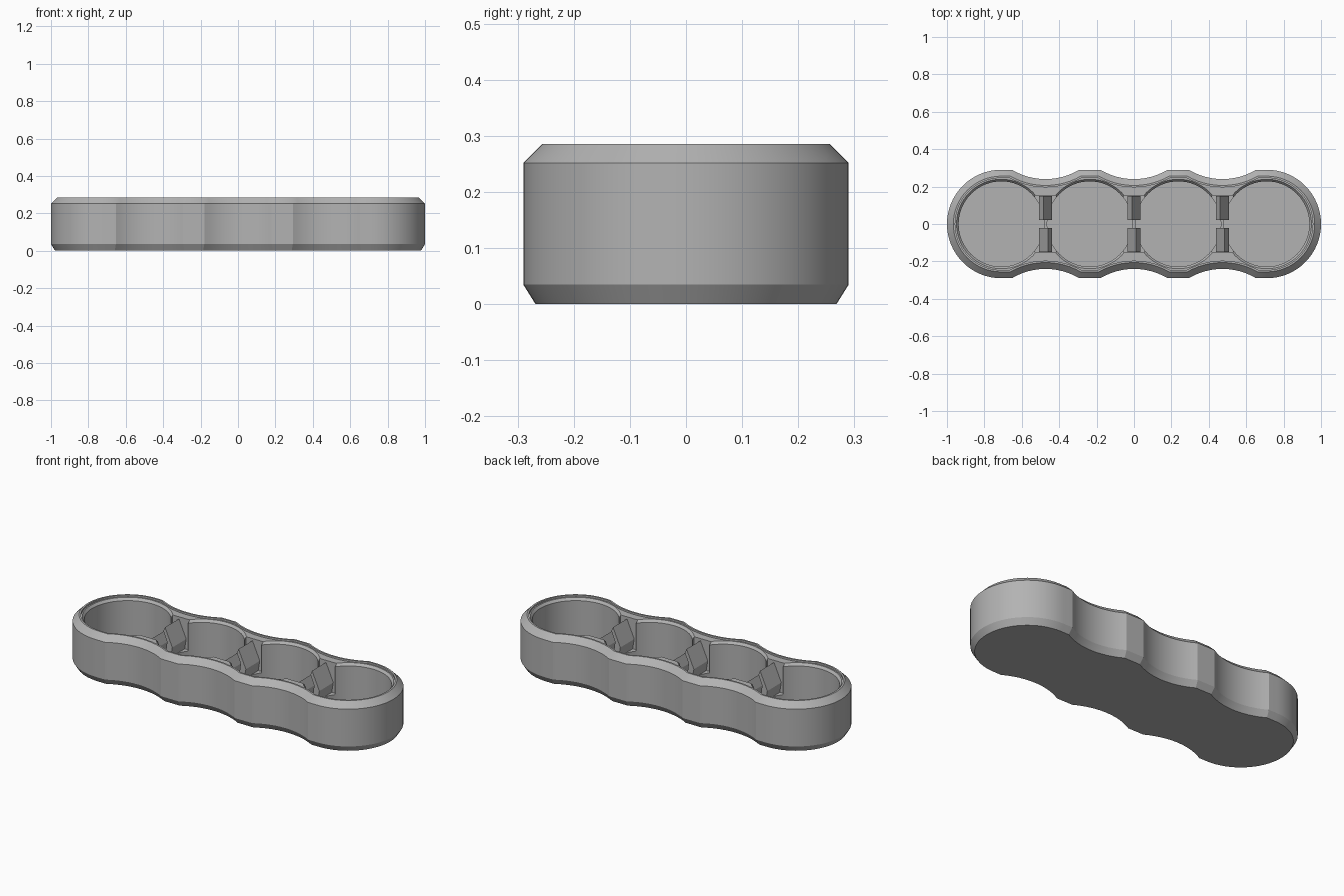
import bpy, bmesh
from math import sin, cos, pi, acos

cube = bpy.data.objects.get("Cube")
if cube:
    bpy.data.objects.remove(cube, do_unlink=True)

PITCH, END_X, RADIUS = 0.473, 0.71, 0.29
SCALLOP_R, SCALLOP_Y = 0.349, 0.589
HEIGHT, FLOOR = 0.286, 0.036

grey = bpy.data.materials.new("plain grey plastic")
grey.use_nodes = True
colour = (0.45, 0.45, 0.45, 1)
grey.diffuse_color = colour
grey.node_tree.nodes["Principled BSDF"].inputs["Base Color"].default_value = colour


def loft(name, rings):
    """Closed solid from a stack of matching point rings."""
    bm = bmesh.new()
    loops = [[bm.verts.new(p) for p in ring] for ring in rings]
    n = len(loops[0])
    for low, high in zip(loops, loops[1:]):
        for i in range(n):
            j = (i + 1) % n
            bm.faces.new((low[i], low[j], high[j], high[i]))
    bm.faces.new(loops[0][::-1])
    bm.faces.new(loops[-1])
    bmesh.ops.recalc_face_normals(bm, faces=bm.faces)
    mesh = bpy.data.meshes.new(name)
    bm.to_mesh(mesh)
    bm.free()
    mesh.materials.append(grey)
    obj = bpy.data.objects.new(name, mesh)
    bpy.context.collection.objects.link(obj)
    return obj


def outline(inset, z):
    """Scalloped tray outline, moved inward by inset."""
    r, s = RADIUS - inset, SCALLOP_R + inset
    half = [(END_X + r * cos(a), r * sin(a))
            for a in (pi * (i / 32 - 0.5) for i in range(33))]
    reach = acos((SCALLOP_Y - r) / s)
    for c in (PITCH, 0, -PITCH):
        for i in range(13):
            t = reach * (1 - i / 6)
            half.append((c + s * sin(t), SCALLOP_Y - s * cos(t)))
    # the lower front scallops repeat the rear ones turned half way round
    return [(x, y, z) for x, y in half] + [(-x, -y, z) for x, y in half]


def circle(cx, r, z, n=64):
    return [(cx + r * cos(2 * pi * i / n), r * sin(2 * pi * i / n), z) for i in range(n)]


def box(name, cx, w, d, z0, z1):
    corners = ((-w, -d), (w, -d), (w, d), (-w, d))
    return loft(name, [[(cx + x, y, z) for x, y in corners] for z in (z0, z1)])


def activate(obj):
    bpy.ops.object.select_all(action='DESELECT')
    obj.select_set(True)
    bpy.context.view_layer.objects.active = obj


def cut(obj, cutter):
    cutter.hide_render = True
    mod = obj.modifiers.new("cut", 'BOOLEAN')
    mod.operation, mod.solver, mod.object = 'DIFFERENCE', 'EXACT', cutter
    activate(obj)
    bpy.ops.object.modifier_apply(modifier=mod.name)
    bpy.data.objects.remove(cutter, do_unlink=True)


# Tray body with chamfered top and bottom edges
body = loft("tray_body", [outline(0.022, 0), outline(0, 0.035),
                          outline(0, 0.252), outline(0.034, HEIGHT)])

# Shallow step inside the rim
cut(body, loft("rim_step_cutter", [outline(0.044, 0.276), outline(0.044, 0.32)]))

# Round pockets with a bevelled mouth and a small floor recess
pocket = ((0.113, FLOOR - 0.005), (0.113, FLOOR), (0.228, FLOOR),
          (0.228, 0.262), (0.24, 0.277), (0.24, 0.32))
for k in (-1.5, -0.5, 0.5, 1.5):
    cut(body, loft("pocket_cutter", [circle(k * PITCH, r, z) for r, z in pocket]))

# Openings in the dividers between the pockets
for c in (-PITCH, 0, PITCH):
    cut(body, box("divider_cutter", c, 0.055, 0.152, 0.1, 0.32))

# Pairs of clips leaning opposite ways in each opening
clip = ((-0.012, 0.03), (-0.035, 0.21), (-0.012, 0.265), (0.035, 0.16), (0.012, 0.03))
parts = [body]
for i, c in enumerate((-PITCH, 0, PITCH)):
    for side, label in ((1, "rear"), (-1, "front")):
        parts.append(loft(f"{label}_clip_{i + 1}",
                          [[(c + side * x, side * y, z) for x, z in clip]
                           for y in (0.022, 0.15)]))

for part in parts:
    activate(part)
    bpy.ops.object.shade_smooth_by_angle(angle=0.4)
